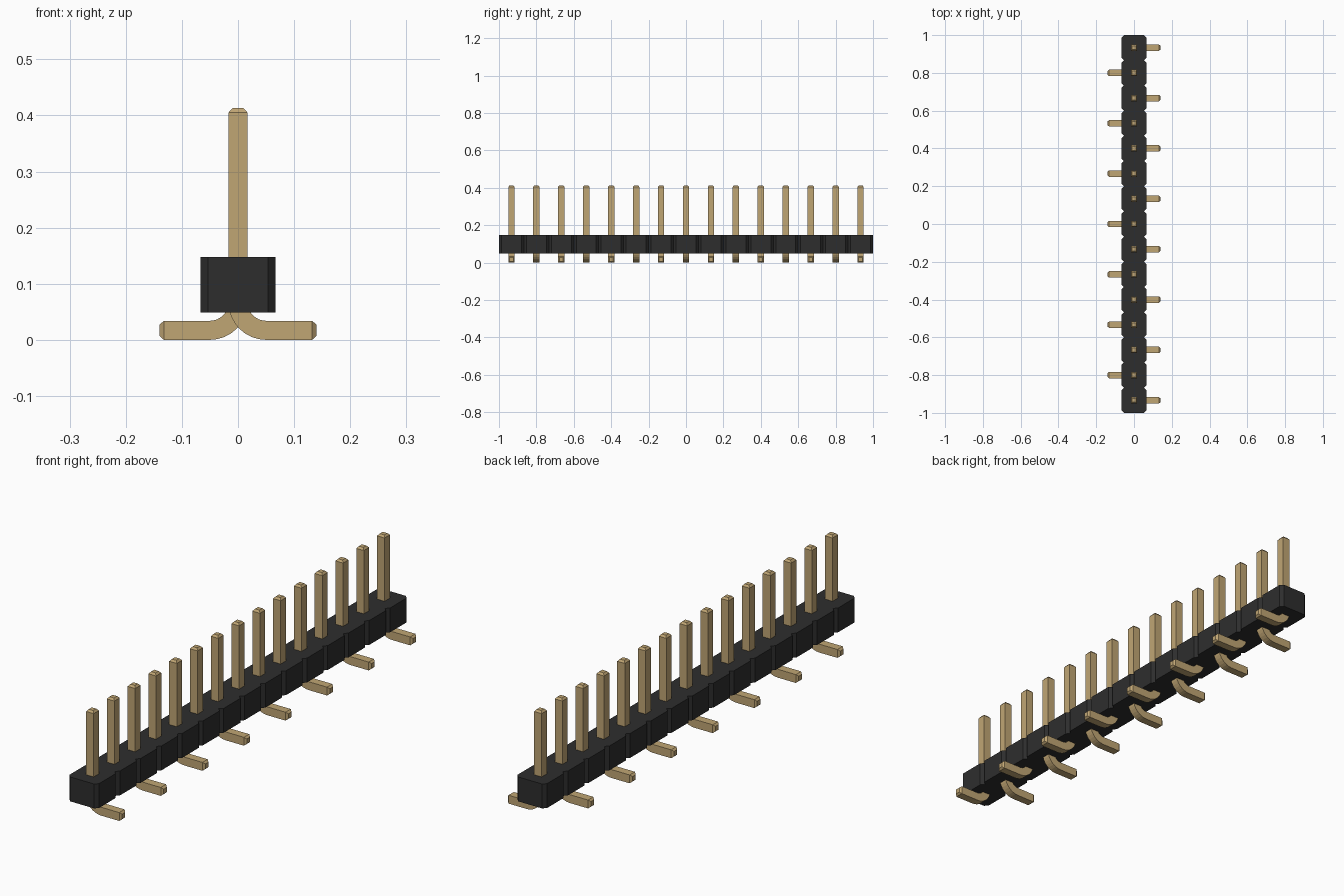
import bpy, bmesh, math
from mathutils import Vector

cube = bpy.data.objects.get("Cube")
if cube:
    bpy.data.objects.remove(cube)

COUNT = 15
PITCH = 2 / COUNT
HALF = PITCH / 2
CUT = 0.0133                      # corner chamfer of each housing segment
BOTTOM, TOP = 0.049, 0.148        # housing heights
PIN = 0.017                       # half thickness of a pin
TIP = 0.010                       # half thickness at the pin ends
BEND = 0.05                       # centreline radius of the bend


def material(name, color):
    mat = bpy.data.materials.new(name)
    mat.use_nodes = True
    mat.diffuse_color = (*color, 1)
    mat.node_tree.nodes["Principled BSDF"].inputs["Base Color"].default_value = (*color, 1)
    return mat


def finish(bm, name, mat):
    bmesh.ops.recalc_face_normals(bm, faces=bm.faces)
    mesh = bpy.data.meshes.new(name)
    bm.to_mesh(mesh)
    bm.free()
    mesh.materials.append(mat)
    obj = bpy.data.objects.new(name, mesh)
    bpy.context.collection.objects.link(obj)
    return obj


black = material("black plastic", (0.027, 0.027, 0.027))
gold = material("gold metal", (0.53, 0.38, 0.175))

# Housing: notched outline, extruded upwards
side = []
for i in range(COUNT):
    y = -1 + i * PITCH
    side += [(HALF - CUT, y), (HALF, y + CUT), (HALF, y + PITCH - CUT)]
side.append((HALF - CUT, 1))
outline = side + [(-x, y) for x, y in reversed(side)]
bm = bmesh.new()
base = bm.faces.new([bm.verts.new((x, y, BOTTOM)) for x, y in outline])
result = bmesh.ops.extrude_face_region(bm, geom=[base], use_keep_orig=True)
top_verts = [v for v in result["geom"] if isinstance(v, bmesh.types.BMVert)]
bmesh.ops.translate(bm, verts=top_verts, vec=(0, 0, TOP - BOTTOM))
finish(bm, "housing", black)

# Pin centreline: x, z, direction angle, half thickness
down = -math.pi / 2
path = [(0, 0.413, down, TIP), (0, 0.405, down, PIN)]
STEPS = 8
for i in range(STEPS + 1):
    a = down * (1 - i / STEPS)
    path.append((BEND + BEND * math.sin(a), PIN + BEND - BEND * math.cos(a), a, PIN))
path += [(0.132, PIN, 0, PIN), (0.14, PIN, 0, TIP)]


def make_pin(name, direction, y):
    bm = bmesh.new()
    rings = []
    for x, z, angle, h in path:
        normal = Vector((-math.sin(angle), 0, math.cos(angle)))
        ring = []
        for n, s in ((1, 1), (1, -1), (-1, -1), (-1, 1)):
            p = Vector((x, s * h, z)) + normal * (n * h)
            ring.append(bm.verts.new((p.x * direction, p.y, p.z)))
        rings.append(ring)
    for a, b in zip(rings, rings[1:]):
        for k in range(4):
            m = (k + 1) % 4
            bm.faces.new((a[k], a[m], b[m], b[k]))
    bm.faces.new(rings[0])
    bm.faces.new(rings[-1])
    pin = finish(bm, name, gold)
    pin.location.y = y


# Pins with feet alternating left and right
for i in range(COUNT):
    make_pin(f"pin_{i + 1}", 1 if i % 2 == 0 else -1, -1 + (i + 0.5) * PITCH)
